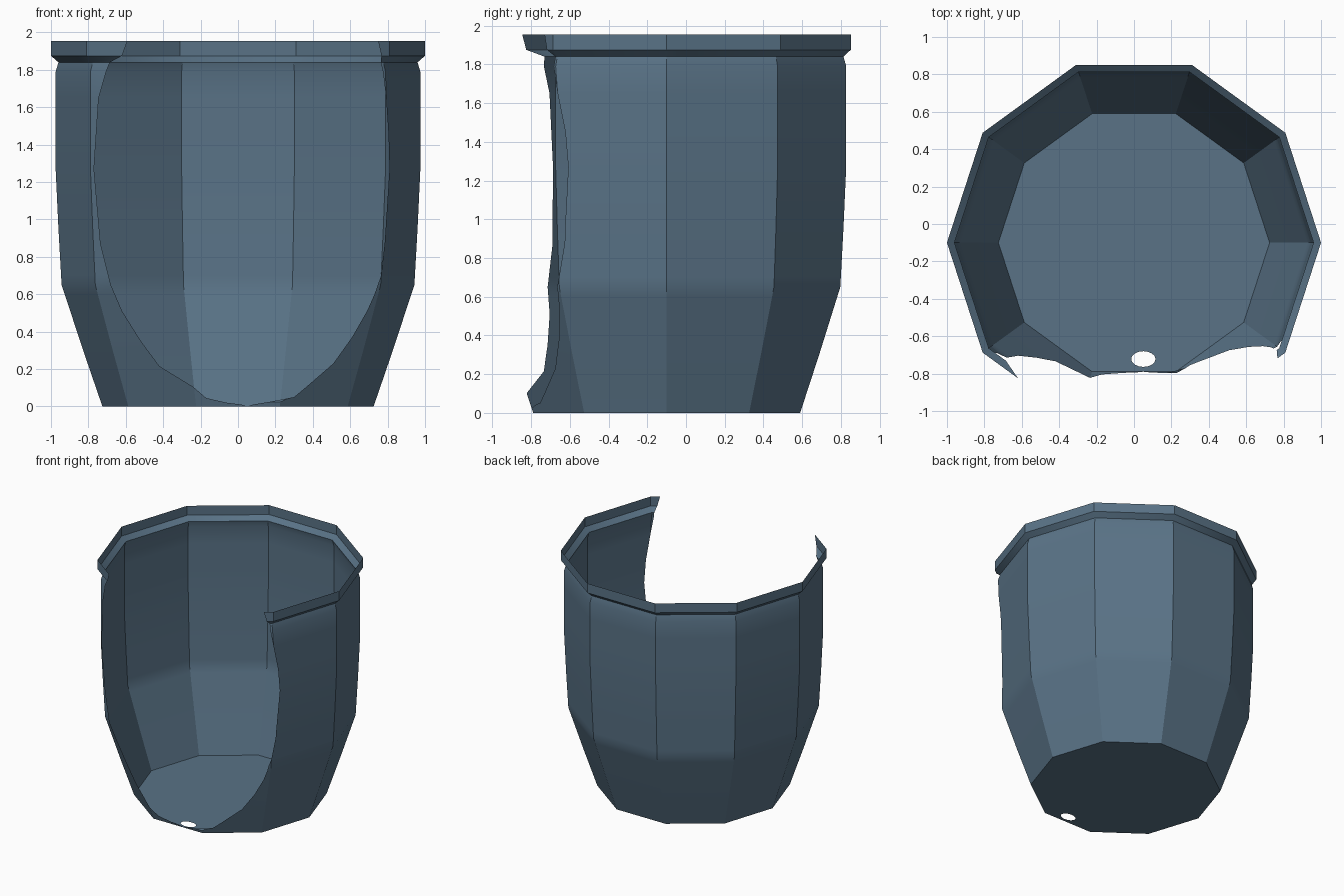
import bpy, bmesh
from math import sin, cos, pi, floor

if "Cube" in bpy.data.objects:
    bpy.data.objects.remove(bpy.data.objects["Cube"])

SIDES, CY = 10, -0.10

# Profile of the ten-sided pot: (height, corner radius)
PROFILE = [(0, .725), (.3, .828), (.65, .943), (.95, .960), (1.27, .975),
           (1.79, .975), (1.84, .960), (1.875, 1.0), (1.953, 1.0)]
# Broken edges of the front opening: (height, x)
LEFT = [(0, .05), (.01, .02), (.02, -.06), (.045, -.17), (.105, -.24), (.215, -.42),
        (.35, -.52), (.51, -.62), (.65, -.68), (.87, -.735), (1.27, -.77),
        (1.65, -.745), (1.79, -.705), (1.84, -.685), (1.875, -.62), (1.953, -.592)]
RIGHT = [(0, .05), (.01, .08), (.025, .17), (.05, .30), (.10, .36), (.23, .51),
         (.37, .61), (.51, .69), (.60, .73), (.70, .765), (.88, .785), (1.27, .81),
         (1.45, .805), (1.65, .792), (1.79, .775), (1.84, .763), (1.875, .767), (1.953, .75)]


def interp(table, z):
    for (z0, v0), (z1, v1) in zip(table, table[1:]):
        if z <= z1:
            return v0 + (v1 - v0) * (z - z0) / (z1 - z0)
    return table[-1][1]


def on_ring(s, r):
    """Point on the decagon; whole values of s are corners."""
    k = floor(s)
    f = s - k
    a, b = 2 * pi * k / SIDES, 2 * pi * (k + 1) / SIDES
    return (r * (cos(a) + (cos(b) - cos(a)) * f),
            CY + r * (sin(a) + (sin(b) - sin(a)) * f))


def ring_at_x(x, r):
    """Ring position on the front half that has the given x."""
    lo, hi = 5.0, 10.0
    for _ in range(40):
        mid = (lo + hi) / 2
        if on_ring(mid, r)[0] < x:
            lo = mid
        else:
            hi = mid
    return lo


bm = bmesh.new()

# Walls and lip: rows run around the back from one broken edge to the other
heights = sorted({z for t in (PROFILE, LEFT, RIGHT) for z, _ in t})
rows = []
for z in heights:
    r = interp(PROFILE, z)
    left = ring_at_x(interp(LEFT, z), r)
    right = ring_at_x(interp(RIGHT, z), r) - SIDES
    rows.append([bm.verts.new((*on_ring(min(max(k, right), left), r), z))
                 for k in range(-3, 9)])
for a, b in zip(rows, rows[1:]):
    for i in range(len(a) - 1):
        bm.faces.new((a[i], a[i + 1], b[i + 1], b[i]))
bmesh.ops.remove_doubles(bm, verts=bm.verts[:], dist=1e-4)
bmesh.ops.dissolve_degenerate(bm, edges=bm.edges[:], dist=1e-5)

# Floor with an oval drain hole near the front
rim = [e for e in bm.edges if all(v.co.z < 1e-5 for v in e.verts)]
hole = [bm.verts.new((.05 + .065 * cos(2 * pi * i / 16), -.722 + .042 * sin(2 * pi * i / 16), 0))
        for i in range(16)]
rim += [bm.edges.new((hole[i], hole[(i + 1) % 16])) for i in range(16)]
bmesh.ops.triangle_fill(bm, use_beauty=True, use_dissolve=False, edges=rim, normal=(0, 0, -1))
bmesh.ops.recalc_face_normals(bm, faces=bm.faces[:])

mesh = bpy.data.meshes.new("broken_pot")
bm.to_mesh(mesh)
bm.free()

mat = bpy.data.materials.new("slate_blue")
mat.diffuse_color = (.10, .17, .24, 1)
mat.use_nodes = True
mat.node_tree.nodes["Principled BSDF"].inputs["Base Color"].default_value = mat.diffuse_color
mesh.materials.append(mat)

pot = bpy.data.objects.new("broken_pot", mesh)
bpy.context.collection.objects.link(pot)
bpy.context.view_layer.objects.active = pot
pot.select_set(True)
bpy.ops.object.shade_smooth_by_angle(angle=pi / 6)
